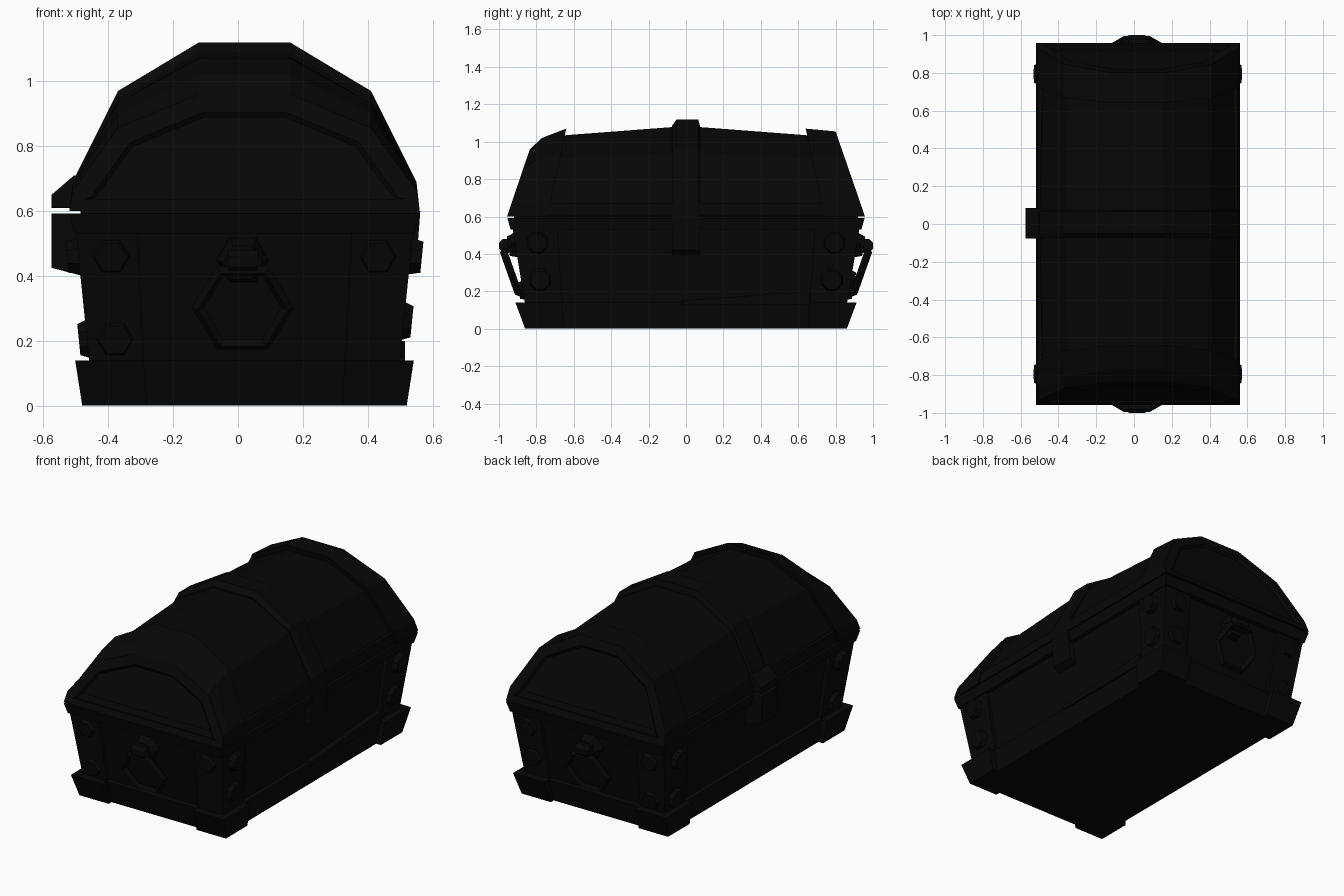
import bpy, bmesh, math
from mathutils import Matrix, Vector

if "Cube" in bpy.data.objects:
    bpy.data.objects.remove(bpy.data.objects["Cube"])

CX = 0.02  # the box sits slightly off centre because of the front latch

dark = bpy.data.materials.new("dark_wood_and_iron")
dark.diffuse_color = (0.002, 0.002, 0.002, 1)
dark.use_nodes = True
dark.node_tree.nodes["Principled BSDF"].inputs["Base Color"].default_value = dark.diffuse_color


def finish(name, bm):
    bmesh.ops.recalc_face_normals(bm, faces=bm.faces)
    me = bpy.data.meshes.new(name)
    bm.to_mesh(me)
    bm.free()
    me.materials.append(dark)
    ob = bpy.data.objects.new(name, me)
    bpy.context.collection.objects.link(ob)
    return ob


def loft(name, rings, inset=None):
    """Skin closed rings of points; optionally recess the first cap."""
    bm = bmesh.new()
    vs = [[bm.verts.new(p) for p in r] for r in rings]
    n = len(vs[0])
    for a, b in zip(vs, vs[1:]):
        for i in range(n):
            j = (i + 1) % n
            bm.faces.new((a[i], a[j], b[j], b[i]))
    cap = bm.faces.new(vs[0])
    bm.faces.new(vs[-1])
    if inset:
        bmesh.ops.recalc_face_normals(bm, faces=bm.faces)
        for t, d in inset:
            bmesh.ops.inset_individual(bm, faces=[cap], thickness=t, depth=d)
    return finish(name, bm)


def block(name, z0, z1, lo, hi):
    """Tapered block; lo and hi are (x0, x1, y0, y1) at z0 and z1."""
    def ring(r, z):
        x0, x1, y0, y1 = r
        return [(CX + x0, y0, z), (CX + x1, y0, z), (CX + x1, y1, z), (CX + x0, y1, z)]
    return loft(name, [ring(lo, z0), ring(hi, z1)])


def frustum(name, z0, z1, hx0, hy0, hx1, hy1):
    return block(name, z0, z1, (-hx0, hx0, -hy0, hy0), (-hx1, hx1, -hy1, hy1))


def prism_y(name, pts, y0, y1):
    return loft(name, [[(x, y, z) for x, z in pts] for y in (y0, y1)])


def disc(name, loc, axis, r1, r2, depth, sides):
    bm = bmesh.new()
    rot = Vector(axis).to_track_quat('Z', 'Y').to_matrix().to_4x4()
    turn = Matrix.Rotation(math.pi / (6 if sides == 6 else sides), 4, 'Z')
    bmesh.ops.create_cone(bm, cap_ends=True, segments=sides, radius1=r1, radius2=r2,
                          depth=depth, matrix=Matrix.Translation(loc) @ rot @ turn)
    return finish(name, bm)


# Arched lid cross-section (half width, height)
ARCH = [(0.54, 0.6), (0.53, 0.69), (0.39, 0.97), (0.14, 1.12)]


def arch(hw, top, y_low, y_top):
    k, s = (top - 0.6) / 0.52, hw / 0.54
    half = [(x * s, 0.6 + (z - 0.6) * k) for x, z in ARCH]
    pts = half + [(-x, z) for x, z in reversed(half)]
    return [(CX + x, y_low + (y_top - y_low) * (z - 0.6) / (top - 0.6), z) for x, z in pts]


# Chest body, overhanging rim and base trim
frustum("body", 0.002, 0.61, 0.442, 0.81, 0.507, 0.922)
frustum("top_rim", 0.53, 0.592, 0.525, 0.938, 0.54, 0.955)
frustum("base_trim", 0, 0.14, 0.468, 0.832, 0.485, 0.872)

# Split board on the right side
loft("split_board", [[(x, -0.02, 0.13), (x, 0.66, 0.13), (x, 0.66, 0.2), (x, -0.02, 0.15)]
                     for x in (0.46, 0.515)])

# Corner posts, feet and studs
for sx in (-1, 1):
    for sy in (-1, 1):
        tag = ("right" if sx > 0 else "left") + ("_back" if sy > 0 else "_front")
        block("foot_" + tag, 0, 0.14,
              (sx * 0.30, sx * 0.50, sy * 0.65, sy * 0.86),
              (sx * 0.31, sx * 0.522, sy * 0.66, sy * 0.912))
        block("post_" + tag, 0.13, 0.54,
              (sx * 0.31, sx * 0.478, sy * 0.66, sy * 0.86),
              (sx * 0.33, sx * 0.520, sy * 0.69, sy * 0.928))
        low = 0.26 if sx > 0 else 0.205
        for z in (0.46, low):
            t = (z - 0.13) / 0.41
            x, y = 0.478 + 0.042 * t, 0.86 + 0.068 * t
            depth = 0.05 if z == 0.46 else 0.03
            disc("side_stud_" + tag, (CX + sx * (x + 0.010), sy * (0.77 + 0.03 * t), z),
                 (sx, 0, -0.1), 0.065, 0.052, depth, 8)
            if (sx, sy, z) != (1, -1, low):  # one end stud is missing
                disc("end_stud_" + tag, (CX + sx * (0.395 + 0.02 * t), sy * (y + 0.004), z),
                     (0, sy, -0.16), 0.062, 0.05, 0.035, 6)

# Lid shell
loft("lid_shell", [arch(0.515, 1.0, -0.92, -0.79), arch(0.515, 1.035, -0.74, -0.64),
                   arch(0.525, 1.08, -0.05, -0.05), arch(0.525, 1.08, 0.05, 0.05),
                   arch(0.515, 1.035, 0.74, 0.64), arch(0.515, 1.0, 0.92, 0.79)])
frustum("lid_rim", 0.602, 0.67, 0.535, 0.945, 0.528, 0.92)

# Lid end frames with shallow recessed arched panels
recess = [(0.06, 0.0), (0.012, -0.015)]
loft("lid_end_back", [arch(0.54, 1.055, 0.957, 0.80), arch(0.54, 1.07, 0.74, 0.64)], recess)
loft("lid_end_front", [arch(0.54, 0.96, -0.957, -0.835), arch(0.54, 1.02, -0.90, -0.77),
                       arch(0.54, 1.07, -0.74, -0.64)], recess)

# Lid centre band
loft("lid_centre_band", [arch(0.535, 1.085, -0.075, -0.075), arch(0.54, 1.12, -0.05, -0.05),
                         arch(0.54, 1.12, 0.065, 0.065), arch(0.535, 1.085, 0.075, 0.075)])

# Latch on the left, hinge on the right
prism_y("latch_lower", [(-0.46, 0.592), (-0.575, 0.592), (-0.575, 0.425), (-0.46, 0.395)], -0.078, 0.085)
prism_y("latch_upper", [(-0.46, 0.61), (-0.575, 0.61), (-0.575, 0.65), (-0.505, 0.71), (-0.46, 0.71)],
        -0.078, 0.085)
prism_y("hinge", [(0.48, 0.6), (0.562, 0.6), (0.548, 0.42), (0.48, 0.38)], -0.075, 0.075)

# Hexagonal ring handles with brackets on both ends
for s, tag in ((-1, "front"), (1, "back")):
    tilt = math.radians(70.5) if s > 0 else math.radians(109.5)
    bpy.ops.mesh.primitive_torus_add(major_segments=6, minor_segments=4, major_radius=0.138,
                                     minor_radius=0.02, location=(0.015, s * 0.936, 0.302),
                                     rotation=(tilt, 0, 0))
    ring = bpy.context.object
    ring.name = "ring_handle_" + tag
    ring.data.materials.append(dark)
    disc("handle_plate_" + tag, (0.015, s * 0.925, 0.445), (0, s, -0.16), 0.08, 0.06, 0.05, 6)
    disc("handle_bracket_" + tag, (0.015, s * 0.963, 0.443), (1, 0, 0), 0.04, 0.04, 0.09, 8)
